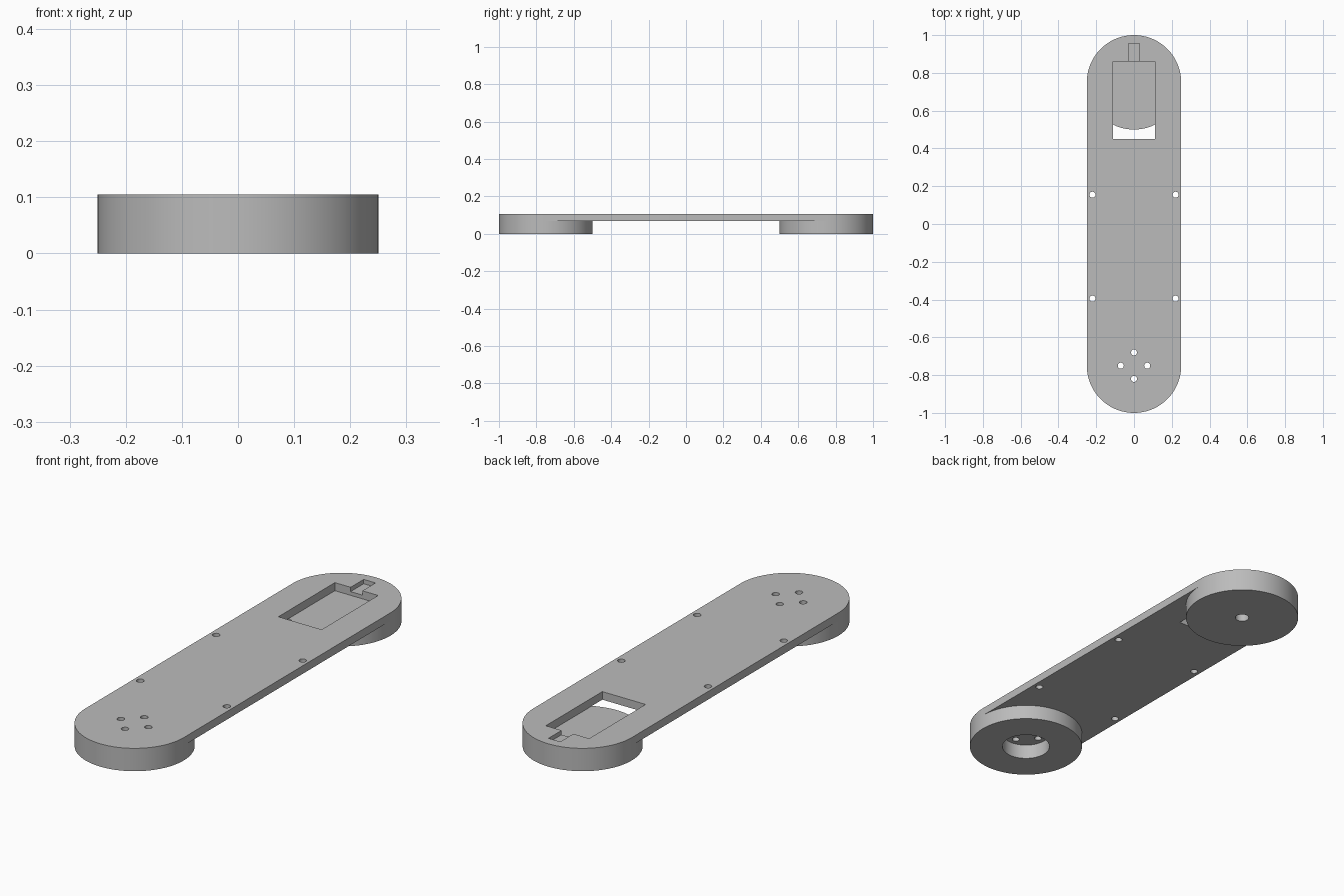
import bpy, bmesh, math

default = bpy.data.objects.get("Cube")
if default:
    bpy.data.objects.remove(default, do_unlink=True)

R, END = 0.25, 0.75          # end radius and end centre
PLATE_Z, TOP = 0.068, 0.105  # plate underside and top

grey = bpy.data.materials.new("plain grey")
grey.use_nodes = True
grey.diffuse_color = (0.5, 0.5, 0.5, 1)
grey.node_tree.nodes["Principled BSDF"].inputs["Base Color"].default_value = (0.5, 0.5, 0.5, 1)


def prism(name, outline, z0, z1):
    """Extrude a closed xy outline from z0 to z1."""
    bm = bmesh.new()
    face = bm.faces.new([bm.verts.new((x, y, z0)) for x, y in outline])
    top = bmesh.ops.extrude_face_region(bm, geom=[face])["geom"]
    verts = [v for v in top if isinstance(v, bmesh.types.BMVert)]
    bmesh.ops.translate(bm, verts=verts, vec=(0, 0, z1 - z0))
    bmesh.ops.recalc_face_normals(bm, faces=bm.faces)
    mesh = bpy.data.meshes.new(name)
    bm.to_mesh(mesh)
    bm.free()
    mesh.materials.append(grey)
    obj = bpy.data.objects.new(name, mesh)
    bpy.context.collection.objects.link(obj)
    return obj


def arc(x, y, r, start=0, sweep=2 * math.pi, n=32, closed=True):
    count = n if closed else n + 1
    return [(x + r * math.cos(start + sweep * i / n),
             y + r * math.sin(start + sweep * i / n)) for i in range(count)]


def box(x, y0, y1):
    return [(-x, y0), (x, y0), (x, y1), (-x, y1)]


def cut(obj, cutters):
    """Subtract each cutter, then shade the curved walls smooth."""
    bpy.ops.object.select_all(action="DESELECT")
    bpy.context.view_layer.objects.active = obj
    obj.select_set(True)
    for cutter in cutters:
        cutter.hide_render = True
        mod = obj.modifiers.new("cut", "BOOLEAN")
        mod.operation, mod.solver, mod.object = "DIFFERENCE", "EXACT", cutter
        bpy.ops.object.modifier_apply(modifier=mod.name)
        bpy.data.objects.remove(cutter, do_unlink=True)
    bpy.ops.object.shade_smooth_by_angle(angle=math.radians(30))


# Long plate with rounded ends
outline = (arc(0, END, R, 0, math.pi, 48, False)
           + arc(0, -END, R, math.pi, math.pi, 48, False))
plate = prism("arm_plate", outline, PLATE_Z, TOP)

# Screw holes along the edges and around the front hub
holes = [(sx * 0.22, y) for sx in (-1, 1) for y in (0.155, -0.395)]
holes += [(0.07 * math.cos(a), -END + 0.07 * math.sin(a))
          for a in (i * math.pi / 2 for i in range(4))]
cutters = [prism("hole_cutter", arc(x, y, 0.016, n=24), 0, 0.2) for x, y in holes]

# Rectangular pocket with a shallow cable slot
cutters.append(prism("pocket_cutter", box(0.11, 0.45, 0.86), 0, 0.2))
cutters.append(prism("slot_cutter", box(0.03, 0.84, 0.955), 0.085, 0.2))
cut(plate, cutters)

# Round pads under each end
front_pad = prism("front_pad", arc(0, -END, R, n=96), 0, PLATE_Z)
cut(front_pad, [prism("bore_cutter", arc(0, -END, 0.105, n=48), -0.1, 0.2)])
back_pad = prism("back_pad", arc(0, END, R, n=96), 0, PLATE_Z)
cut(back_pad, [prism("pivot_cutter", arc(0, END, 0.03, n=32), -0.1, 0.055)])
